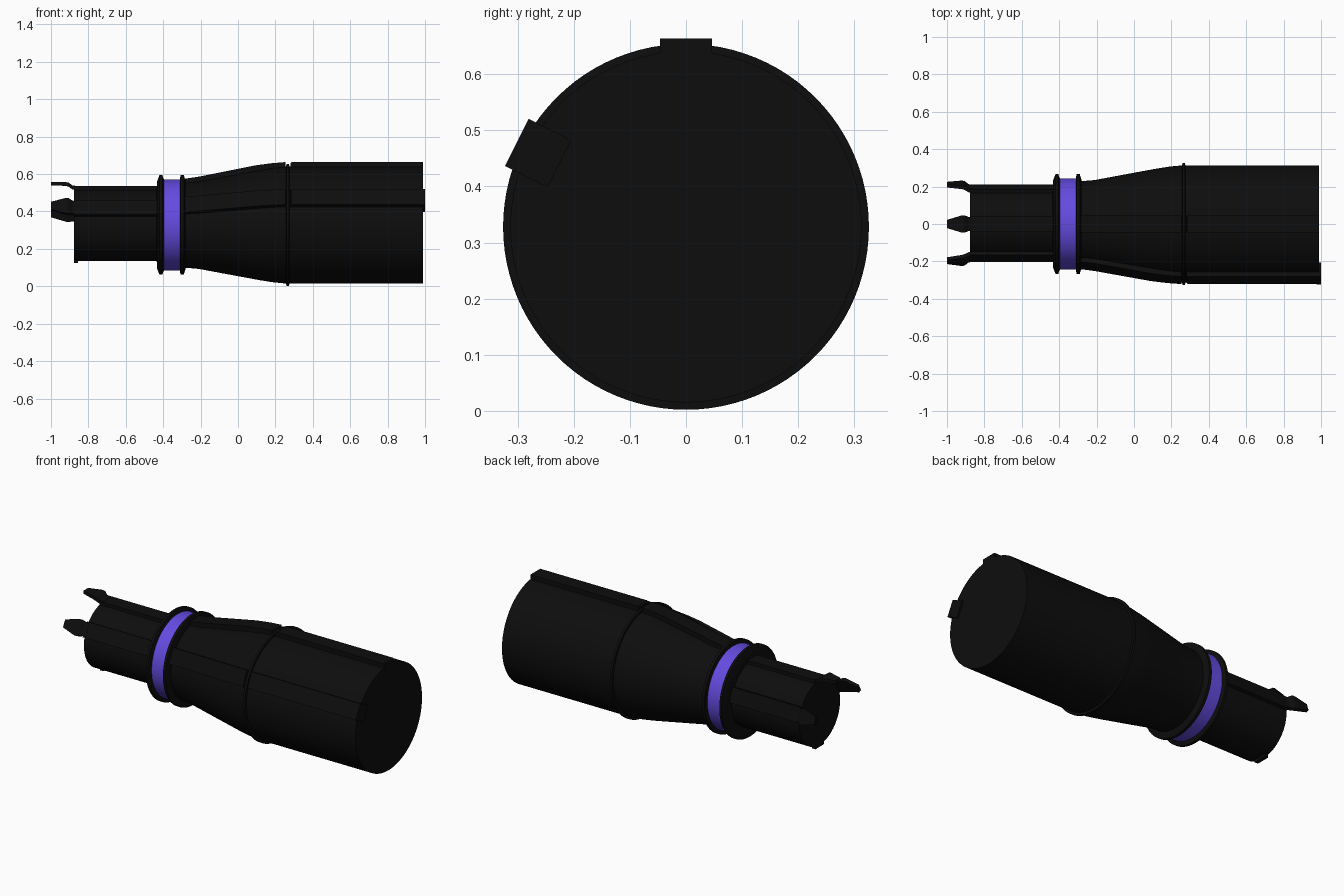
import bpy, bmesh
from math import sin, cos, pi, radians
from mathutils import Matrix

if "Cube" in bpy.data.objects:
    bpy.data.objects.remove(bpy.data.objects["Cube"])

AXIS_Z = 0.328
SEG = 96


def material(name, rgb):
    m = bpy.data.materials.new(name)
    m.diffuse_color = (*rgb, 1)
    m.use_nodes = True
    m.node_tree.nodes["Principled BSDF"].inputs["Base Color"].default_value = m.diffuse_color
    return m


BLACK = material("black_plastic", (0.004, 0.004, 0.004))
PURPLE = material("purple_band", (0.13, 0.07, 0.75))


def finish(name, bm, mat, smooth):
    bmesh.ops.recalc_face_normals(bm, faces=bm.faces[:])
    me = bpy.data.meshes.new(name)
    bm.to_mesh(me)
    bm.free()
    ob = bpy.data.objects.new(name, me)
    bpy.context.collection.objects.link(ob)
    me.materials.append(mat)
    ob.location.z = AXIS_Z
    if smooth:
        bpy.ops.object.select_all(action='DESELECT')
        ob.select_set(True)
        bpy.context.view_layer.objects.active = ob
        bpy.ops.object.shade_smooth_by_angle(angle=radians(25))
    return ob


def loft(bm, rings):
    loops = [[bm.verts.new(p) for p in ring] for ring in rings]
    n = len(loops[0])
    for a, b in zip(loops, loops[1:]):
        for i in range(n):
            j = (i + 1) % n
            bm.faces.new((a[i], a[j], b[j], b[i]))
    bm.faces.new(loops[0])
    bm.faces.new(loops[-1][::-1])


def turned(name, profile, mat=BLACK):
    """Closed solid of revolution about x from (x, radius) points."""
    bm = bmesh.new()
    loft(bm, [[(x, r * cos(2 * pi * i / SEG), r * sin(2 * pi * i / SEG))
               for i in range(SEG)] for x, r in profile])
    return finish(name, bm, mat, True)


def strip(name, angle, stations):
    """Rail along x; stations are (x, outer radius, half width, thickness).
    Angle 0 is the top, positive turns toward -y."""
    bm = bmesh.new()
    loft(bm, [[(x, -w, r), (x, w, r), (x, w, r - t), (x, -w, r - t)]
              for x, r, w, t in stations])
    bm.transform(Matrix.Rotation(radians(angle), 4, 'X'))
    return finish(name, bm, BLACK, False)


# Turned body sections
turned("front_tube", [(-0.878, 0.192), (-0.40, 0.192)])
turned("front_collar", [(-0.435, 0.19), (-0.432, 0.235), (-0.42, 0.266),
                        (-0.405, 0.266), (-0.395, 0.24)])
turned("colour_band", [(-0.398, 0.244), (-0.308, 0.244)], PURPLE)
turned("rear_collar", [(-0.312, 0.24), (-0.307, 0.266), (-0.29, 0.266),
                       (-0.28, 0.235)])
turned("tapered_body", [(-0.29, 0.228), (-0.21, 0.235), (0.0, 0.274),
                        (0.12, 0.296), (0.19, 0.307), (0.255, 0.313),
                        (0.27, 0.313)])
turned("joint_ring", [(0.257, 0.31), (0.259, 0.326), (0.273, 0.326),
                      (0.275, 0.31)])
turned("rear_barrel", [(0.265, 0.313), (0.99, 0.313)])

# Locking lip under the mouth of the tube
strip("mouth_lip", 180, [(-0.878, 0.204, 0.04, 0.03), (-0.855, 0.204, 0.04, 0.03)])

# Rails on the front tube, each ending in a contact prong
for label, angle in (("top", 0), ("near", 63), ("far", -73)):
    strip(label + "_tube_rail", angle,
          [(-0.878, 0.207, 0.044, 0.05), (-0.42, 0.207, 0.044, 0.05)])
    strip(label + "_prong", angle,
          [(-1.0, 0.229, 0.022, 0.018), (-0.92, 0.229, 0.046, 0.02),
           (-0.905, 0.226, 0.046, 0.022), (-0.885, 0.211, 0.038, 0.022),
           (-0.86, 0.208, 0.038, 0.022)])

# Rails on the taper and barrel
for label, angle in (("top", 0), ("near", 63.5)):
    strip(label + "_taper_rail", angle,
          [(-0.285, 0.247, 0.046, 0.06), (-0.21, 0.258, 0.046, 0.06),
           (0.09, 0.318, 0.046, 0.06), (0.18, 0.330, 0.046, 0.06),
           (0.255, 0.336, 0.046, 0.06)])
    strip(label + "_barrel_rail", angle,
          [(0.28, 0.329, 0.046, 0.06), (0.287, 0.336, 0.046, 0.06),
           (0.99, 0.336, 0.046, 0.06)])

# End block that closes the near rail
strip("rail_end_block", 63.5, [(0.975, 0.337, 0.047, 0.085), (1.0, 0.337, 0.047, 0.085)])
